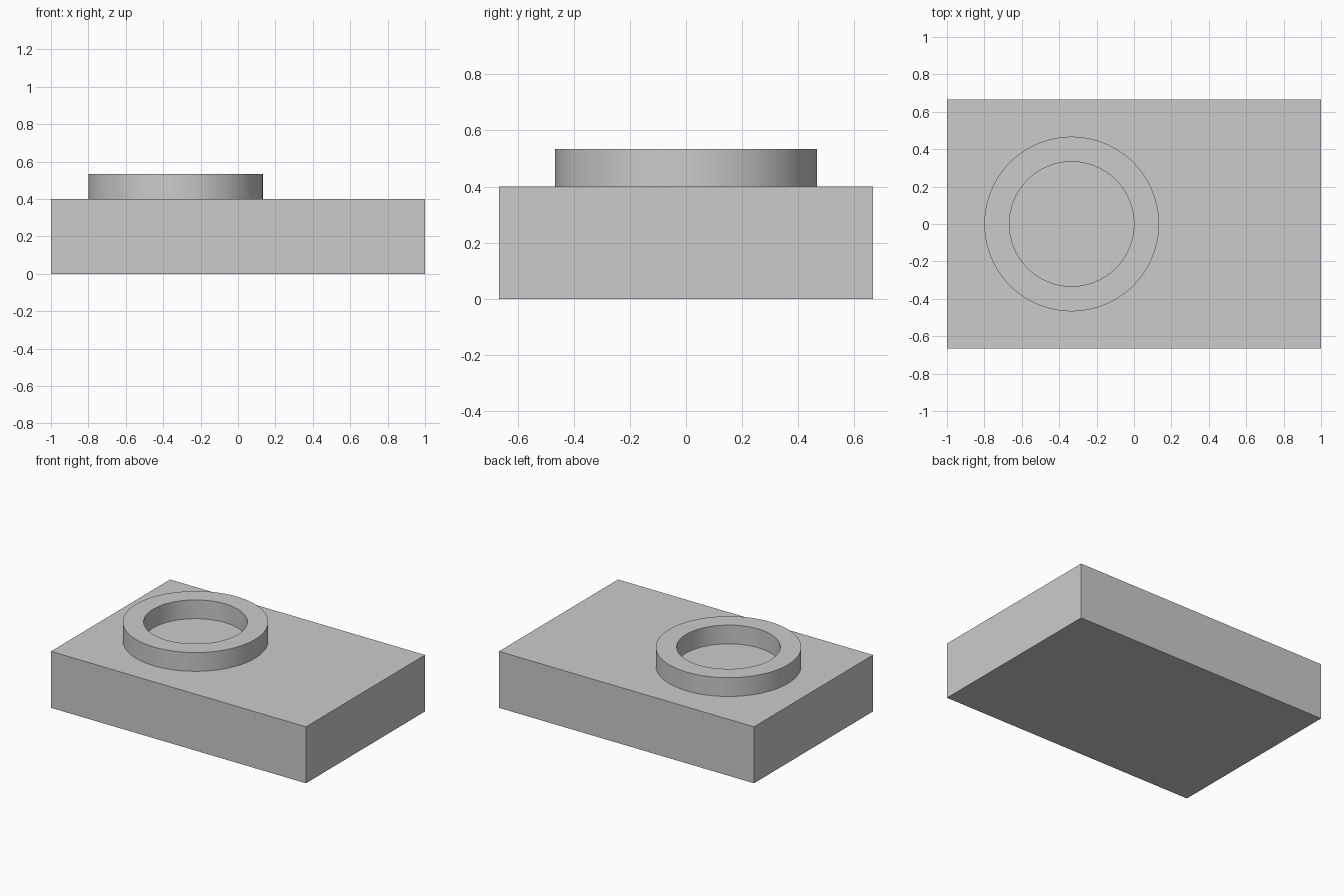
import bpy
import bmesh
import math

cube = bpy.data.objects.get("Cube")
if cube:
    bpy.data.objects.remove(cube, do_unlink=True)

grey = bpy.data.materials.new("light_grey")
grey.use_nodes = True
colour = (0.6, 0.6, 0.6, 1)
grey.diffuse_color = colour
grey.node_tree.nodes["Principled BSDF"].inputs["Base Color"].default_value = colour

LENGTH, WIDTH, HEIGHT = 2, 4 / 3, 0.4
RING_X, OUTER, INNER, RING_HEIGHT = -1 / 3, 0.467, 0.333, 0.133
SEGMENTS = 96


def add_object(name, bm):
    bmesh.ops.recalc_face_normals(bm, faces=bm.faces)
    mesh = bpy.data.meshes.new(name)
    bm.to_mesh(mesh)
    bm.free()
    mesh.materials.append(grey)
    obj = bpy.data.objects.new(name, mesh)
    bpy.context.collection.objects.link(obj)
    return obj


# Rectangular base block
bm = bmesh.new()
bmesh.ops.create_cube(bm, size=1)
bmesh.ops.scale(bm, vec=(LENGTH, WIDTH, HEIGHT), verts=bm.verts)
bmesh.ops.translate(bm, vec=(0, 0, HEIGHT / 2), verts=bm.verts)
add_object("base_block", bm)

# Raised ring: a wall profile spun about its axis, open where it meets the block
bm = bmesh.new()
profile = [(OUTER, 0), (OUTER, RING_HEIGHT), (INNER, RING_HEIGHT), (INNER, 0)]
verts = [bm.verts.new((r, 0, z)) for r, z in profile]
edges = [bm.edges.new(pair) for pair in zip(verts, verts[1:])]
bmesh.ops.spin(bm, geom=verts + edges, cent=(0, 0, 0), axis=(0, 0, 1),
               angle=math.tau, steps=SEGMENTS)
bmesh.ops.remove_doubles(bm, verts=bm.verts, dist=0.0001)
# Make sure the top faces up
bmesh.ops.recalc_face_normals(bm, faces=bm.faces)
ring = add_object("raised_ring", bm)
top = max(ring.data.polygons, key=lambda p: p.center.z)
if top.normal.z < 0:
    ring.data.flip_normals()
ring.location = (RING_X, 0, HEIGHT)

# Smooth round walls with sharp rims
bpy.ops.object.select_all(action="DESELECT")
ring.select_set(True)
bpy.context.view_layer.objects.active = ring
bpy.ops.object.shade_smooth_by_angle(angle=math.radians(30))
